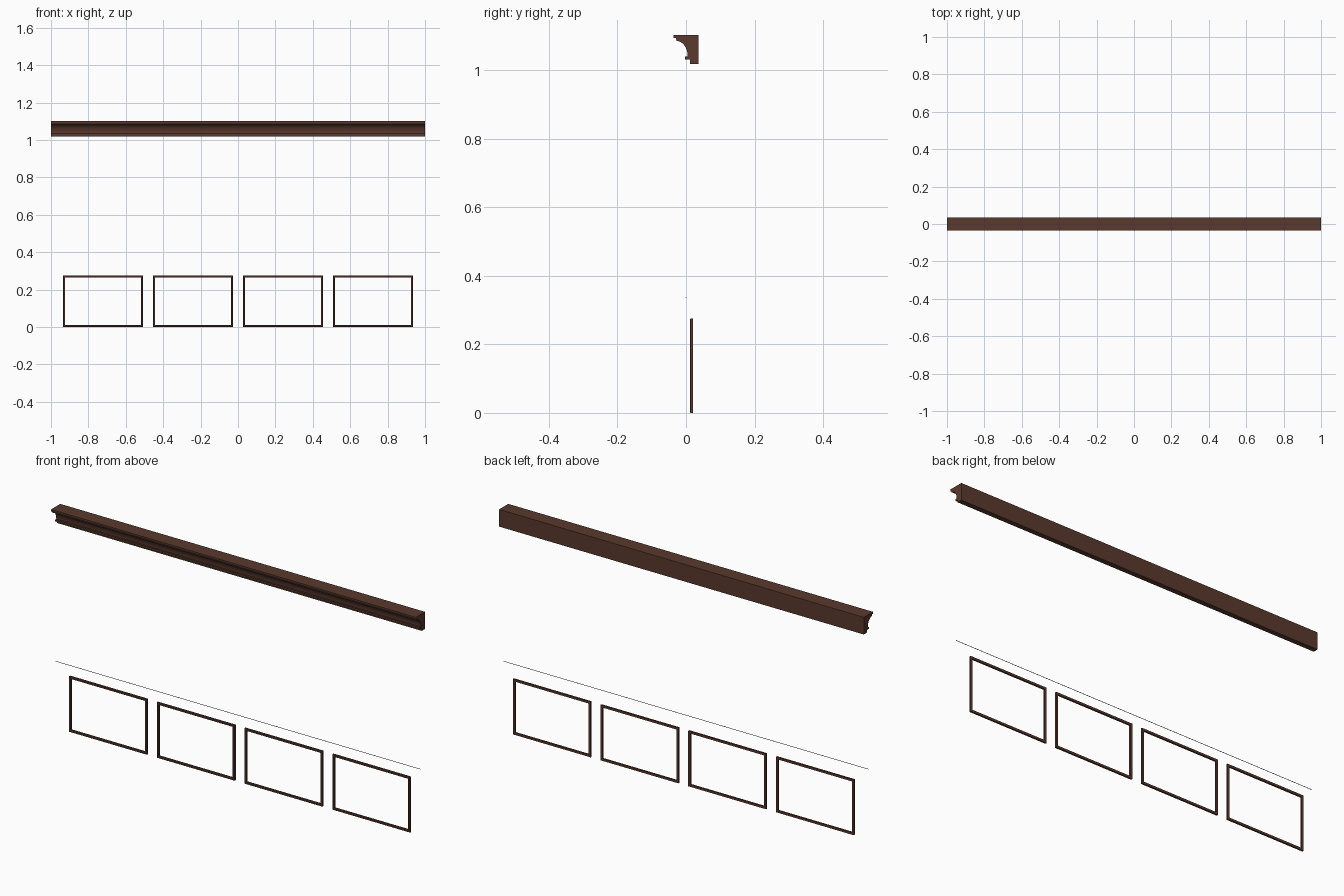
import bpy, bmesh, math

cube = bpy.data.objects.get("Cube")
if cube:
    bpy.data.objects.remove(cube, do_unlink=True)

wood = bpy.data.materials.new("dark_brown_wood")
wood.use_nodes = True
wood.diffuse_color = (0.10, 0.041, 0.027, 1)
wood.node_tree.nodes["Principled BSDF"].inputs["Base Color"].default_value = wood.diffuse_color


def finish(name, bm):
    bmesh.ops.recalc_face_normals(bm, faces=bm.faces[:])
    mesh = bpy.data.meshes.new(name)
    bm.to_mesh(mesh)
    bm.free()
    mesh.materials.append(wood)
    ob = bpy.data.objects.new(name, mesh)
    bpy.context.collection.objects.link(ob)
    return ob


def extrude_along_x(name, profile, half):
    """Solid moulding from a (y, z) outline."""
    bm = bmesh.new()
    face = bm.faces.new([bm.verts.new((-half, y, z)) for y, z in profile])
    res = bmesh.ops.extrude_face_region(bm, geom=[face], use_keep_orig=True)
    verts = [g for g in res["geom"] if isinstance(g, bmesh.types.BMVert)]
    bmesh.ops.translate(bm, verts=verts, vec=(2 * half, 0, 0))
    return finish(name, bm)


def panel_frame(name, cx, width, height, section):
    """Mitred rectangular frame; section holds (inset, y) points."""
    bm = bmesh.new()
    rings = []
    for inset, y in section:
        w, lo, hi = width / 2 - inset, inset, height - inset
        rings.append([bm.verts.new((cx + sx * w, y, z))
                      for sx, z in ((-1, lo), (1, lo), (1, hi), (-1, hi))])
    for a, b in zip(rings, rings[1:] + rings[:1]):
        for i in range(4):
            j = (i + 1) % 4
            bm.faces.new((a[i], a[j], b[j], b[i]))
    return finish(name, bm)


# Crown moulding: top fillet, concave cove, small bead, flat back
cove = [(-0.028 + 0.033 * math.sin(t), 1.040 + 0.045 * math.cos(t))
        for t in (math.pi / 2 * i / 10 for i in range(11))]
crown = [(0.036, 1.103), (-0.036, 1.103), (-0.036, 1.094), (-0.029, 1.094)]
crown += cove
crown += [(-0.003, 1.040), (-0.003, 1.031), (0.011, 1.031), (0.011, 1.018), (0.036, 1.018)]
extrude_along_x("crown_moulding", crown, 1.0)

# Hairline rail above the panels
r = 0.0008
extrude_along_x("thin_rail", [(-r, 0.337 - r), (r, 0.337 - r), (r, 0.337 + r), (-r, 0.337 + r)], 1.0)

# Four panel frames with slightly chamfered front edges
section = [(0, 0.021), (0, 0.013), (0.002, 0.011), (0.009, 0.011), (0.011, 0.013), (0.011, 0.021)]
for i in range(4):
    panel_frame(f"panel_frame_{i + 1}", (i - 1.5) * 0.481, 0.427, 0.275, section)
